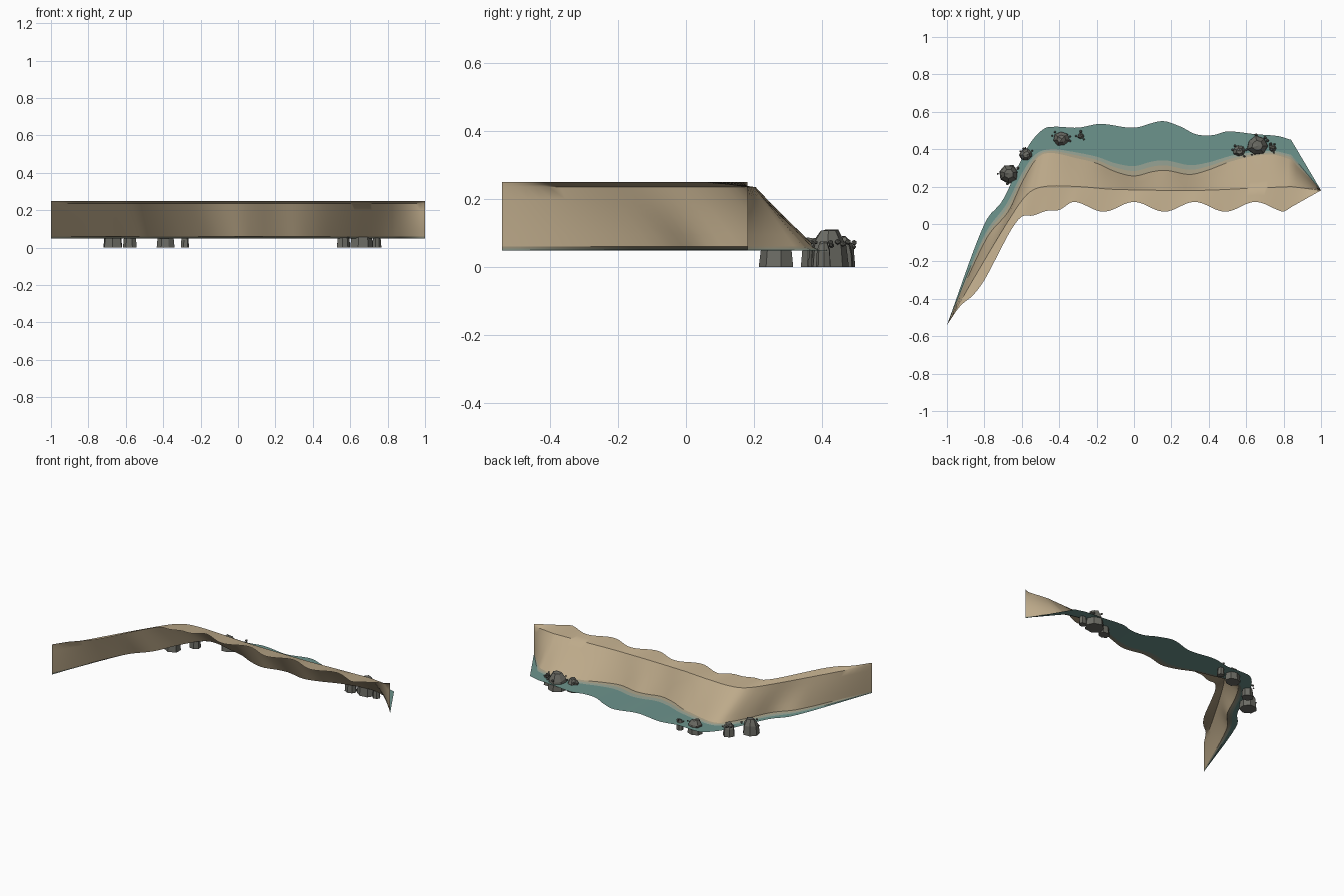
import bpy, bmesh, math, random
from mathutils import Vector

random.seed(4)
cube = bpy.data.objects.get("Cube")
if cube:
    bpy.data.objects.remove(cube)


def material(name, colour):
    m = bpy.data.materials.new(name)
    m.use_nodes = True
    m.diffuse_color = (*colour, 1)
    bsdf = m.node_tree.nodes["Principled BSDF"]
    bsdf.inputs["Base Color"].default_value = (*colour, 1)
    bsdf.inputs["Roughness"].default_value = 0.9
    return m


SAND = material("dry sand", (0.52, 0.41, 0.26))
WET = material("wet sand", (0.36, 0.32, 0.22))
FOAM = material("shallow water", (0.27, 0.32, 0.26))
WATER = material("sea water", (0.15, 0.29, 0.26))
ROCK = material("grey rock", (0.15, 0.15, 0.13))


def make_object(name, bm, mat, smooth):
    mesh = bpy.data.meshes.new(name)
    bm.to_mesh(mesh)
    bm.free()
    mesh.materials.append(mat)
    ob = bpy.data.objects.new(name, mesh)
    bpy.context.collection.objects.link(ob)
    if smooth:
        bpy.ops.object.select_all(action='DESELECT')
        ob.select_set(True)
        bpy.context.view_layer.objects.active = ob
        bpy.ops.object.shade_smooth_by_angle(angle=math.radians(35))
    return ob


# Guide curves in plan, running from the left-hand tip to the end section
TIP, END, END_X = (-1, -.54), (1, .18), .84

front = [TIP, (-.93, -.44), (-.86, -.38), (-.8, -.3), (-.7, -.11), (-.65, -.02),
         (-.6, .04), (-.54, .045), (-.47, .07), (-.4, .075)]
front += [(x, .092 + .026 * math.cos(math.tau * x / .325))
          for x in (-.33 + .039 * i for i in range(30))] + [(END_X, .09)]
crest = [TIP, (-.85, -.28), (-.67, .02), (-.57, .16), (-.48, .2), (-.3, .2),
         (-.1, .185), (.35, .18), (.6, .19), (END_X, .2)]
shore = [TIP, (-.79, -.08), (-.67, .07), (-.6, .22), (-.52, .35), (-.45, .38),
         (-.3, .35), (-.2, .325), (-.1, .28), (0, .257), (.1, .28), (.17, .287),
         (.3, .265), (.4, .29), (.52, .335), (.65, .365), (.75, .37), (END_X, .345)]
tide = [TIP, (-.8, -.06), (-.68, .11), (-.6, .27), (-.53, .37), (-.45, .4),
        (-.35, .39), (-.2, .36), (-.1, .325), (0, .31), (.1, .335), (.17, .34),
        (.3, .315), (.4, .33), (.52, .365), (.65, .385), (.75, .39), (END_X, .37)]
sea = [TIP, (-.8, 0), (-.7, .13), (-.6, .35), (-.55, .44), (-.48, .51), (-.42, .52),
       (-.3, .515), (-.18, .535), (0, .515), (.15, .55), (.25, .52), (.33, .48),
       (.42, .475), (.5, .495), (.65, .48), (.77, .47), (END_X, .45)]


def height_at(pts, x):
    """Smooth y(x) through the points, by cubic Hermite pieces."""
    last = len(pts) - 1
    i = max(k for k in range(last) if pts[k][0] <= x or k == 0)

    def slope(k):
        a, b = pts[max(k - 1, 0)], pts[min(k + 1, last)]
        return (b[1] - a[1]) / (b[0] - a[0])
    (xa, ya), (xb, yb) = pts[i], pts[i + 1]
    w = xb - xa
    t = (x - xa) / w
    s = t * t * (3 - 2 * t)
    return (ya + (yb - ya) * s + w * slope(i) * t * (1 - t) ** 2
            - w * slope(i + 1) * t * t * (1 - t))


def guide(pts, corner, z, wing=22, main=90, tail=6):
    """Columns along the wing, the main beach and the closing end."""
    xs = [-1 + (corner + 1) * i / wing for i in range(wing)]
    xs += [corner + (END_X - corner) * i / main for i in range(main + 1)]
    row = [Vector((x, height_at(pts, x), z)) for x in xs]
    stop, start = Vector((*END, z)), row[-1]
    return row + [start.lerp(stop, i / tail) for i in range(1, tail + 1)]


def blend(a, b, t):
    return [p.lerp(q, t) for p, q in zip(a, b)]


def sheet(name, rows, mat):
    bm = bmesh.new()
    grid = [[bm.verts.new(p) for p in row] for row in rows]
    for lo, hi in zip(grid, grid[1:]):
        for i in range(len(lo) - 1):
            bm.faces.new((lo[i], lo[i + 1], hi[i + 1], hi[i]))
    bmesh.ops.remove_doubles(bm, verts=bm.verts, dist=1e-5)
    return make_object(name, bm, mat, True)


g_front = guide(front, -.6, .25)
g_crest = guide(crest, -.57, .235)
g_shore = guide(shore, -.52, .06)
g_tide = guide(tide, -.51, .05)
g_sea = guide(sea, -.48, .048)
g_mid = blend(g_shore, g_tide, .5)

# Beach strips, from the dry bank down to the sea
bank = [g_front, blend(g_front, g_crest, .5)]
bank += [blend(g_crest, g_shore, i / 5) for i in range(6)]
sheet("sand_bank", bank, SAND)
sheet("wet_sand", [g_shore, g_mid], WET)
sheet("shallow_edge", [g_mid, g_tide], FOAM)
sheet("sea_water", [g_tide, blend(g_tide, g_sea, .5), g_sea], WATER)


# Rocks: tapered faceted stones with a few chips beside each
def rock(name, x, y, r, top, sides=7):
    bm = bmesh.new()
    turn = random.random()
    spread = [random.uniform(.88, 1.1) for _ in range(sides)]
    rings = []
    for scale, z in ((1.05, 0), (.92, top * .62), (.5, top * .95)):
        ring = []
        for i in range(sides):
            a = math.tau * (i + turn) / sides
            d = r * scale * spread[i]
            lift = random.uniform(-.08, .08) * top if z else 0
            ring.append(bm.verts.new((x + d * math.cos(a), y + .9 * d * math.sin(a), z + lift)))
        rings.append(ring)
    for lo, hi in zip(rings, rings[1:]):
        for i in range(sides):
            j = (i + 1) % sides
            bm.faces.new((lo[i], lo[j], hi[j], hi[i]))
    peak = bm.verts.new((x + .1 * r, y, top))
    for i in range(sides):
        bm.faces.new((rings[-1][i], rings[-1][(i + 1) % sides], peak))
    bm.faces.new(rings[0][::-1])
    make_object(name, bm, ROCK, False)


def chips(name, x, y, r, count):
    bm = bmesh.new()
    for _ in range(count):
        a = random.uniform(0, math.tau)
        made = bmesh.ops.create_icosphere(bm, subdivisions=1, radius=random.uniform(.005, .009))
        spot = Vector((x + 1.05 * r * math.cos(a), y + r * math.sin(a), random.uniform(.055, .075)))
        bmesh.ops.translate(bm, verts=made["verts"], vec=spot)
    make_object(name, bm, ROCK, False)


stones = [(-.67, .27, .055, .1), (-.575, .37, .036, .085), (-.39, .455, .048, .09),
          (-.285, .47, .024, .07), (.66, .42, .057, .11), (.565, .39, .036, .085),
          (.74, .405, .024, .075)]
for n, (x, y, r, top) in enumerate(stones, 1):
    rock(f"rock_{n}", x, y, r, top)
    chips(f"rock_chips_{n}", x, y, r, 4)
